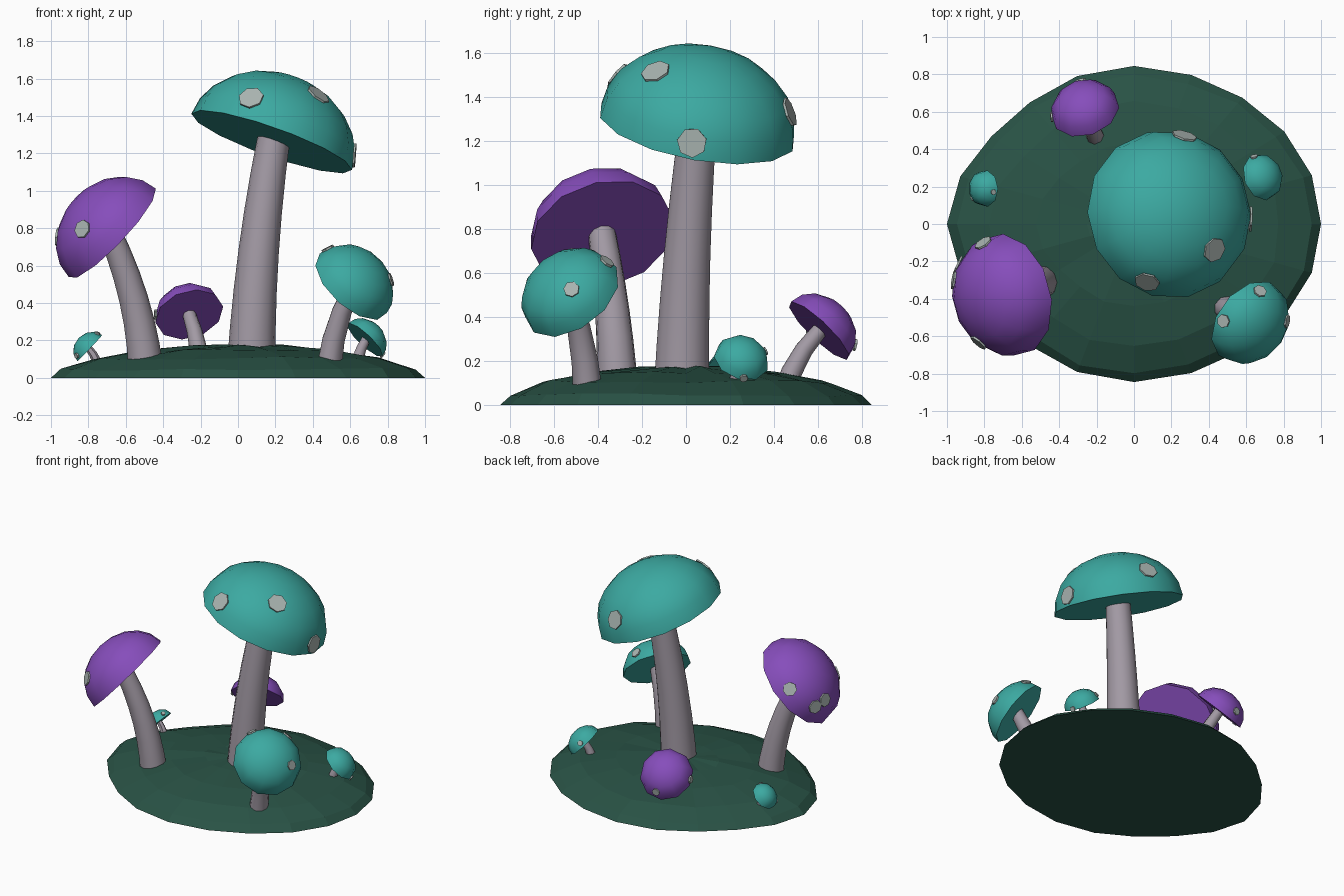
import bpy, bmesh, math, random
from mathutils import Vector

if "Cube" in bpy.data.objects:
    bpy.data.objects.remove(bpy.data.objects["Cube"])

random.seed(4)
UP = Vector((0, 0, 1))


def material(name, rgb):
    m = bpy.data.materials.new(name)
    m.diffuse_color = (*rgb, 1)
    m.use_nodes = True
    m.node_tree.nodes["Principled BSDF"].inputs["Base Color"].default_value = m.diffuse_color
    return m


TEAL = material("teal", (0.045, 0.40, 0.36))
PURPLE = material("purple", (0.24, 0.075, 0.50))
GREEN = material("moss_green", (0.022, 0.085, 0.06))
STEM = material("stem_grey", (0.36, 0.32, 0.37))
SPOT = material("spot_grey", (0.40, 0.46, 0.44))


def loft(name, rings, mat, tip=None, smooth=True):
    """Skin a stack of rings; cap the start, close the end with a tip or a face."""
    bm = bmesh.new()
    rows = [[bm.verts.new(p) for p in r] for r in rings]
    n = len(rows[0])
    for a, b in zip(rows, rows[1:]):
        for i in range(n):
            j = (i + 1) % n
            bm.faces.new((a[i], a[j], b[j], b[i]))
    bm.faces.new(rows[0][::-1])
    if tip is None:
        bm.faces.new(rows[-1])
    else:
        t = bm.verts.new(tip)
        for i in range(n):
            bm.faces.new((rows[-1][i], rows[-1][(i + 1) % n], t))
    bmesh.ops.recalc_face_normals(bm, faces=bm.faces)
    me = bpy.data.meshes.new(name)
    bm.to_mesh(me)
    bm.free()
    me.materials.append(mat)
    ob = bpy.data.objects.new(name, me)
    bpy.context.collection.objects.link(ob)
    if smooth:
        bpy.ops.object.select_all(action='DESELECT')
        bpy.context.view_layer.objects.active = ob
        ob.select_set(True)
        bpy.ops.object.shade_smooth_by_angle(angle=math.radians(52))


def ring(center, axis, radius, sides):
    q = UP.rotation_difference(axis)
    return [center + q @ Vector((radius * math.cos(a), radius * math.sin(a), 0))
            for a in (math.tau * i / sides for i in range(sides))]


def cap(name, c, axis, R, h, mat):
    """Squashed half sphere with a flat underside; larger caps get more faces."""
    sides, rows = round(7 + 16 * R), round(2.6 + 8 * R)
    angles = [math.pi / 2 * k / rows for k in range(rows)]
    loft(name, [ring(c + axis * h * math.sin(t), axis, R * math.cos(t), sides) for t in angles],
         mat, tip=c + axis * h)


def stem(name, base, top, R):
    """Tapered tube that leaves the ground upright and bends toward the cap."""
    d = top - base
    mid = base + Vector((d.x * 0.15, d.y * 0.15, d.z * 0.5))
    rows = 6 if R > 0.3 else 3
    rings = []
    for k in range(rows + 1):
        t = k / rows
        p = base * (1 - t) ** 2 + mid * 2 * t * (1 - t) + top * t * t
        tangent = ((mid - base) * (1 - t) + (top - mid) * t).normalized()
        rings.append(ring(p, tangent, R * (0.285 - 0.095 * t), round(4 + 22 * R)))
    loft(name, rings, STEM)


def spot(name, azimuth, elevation, c, axis, R, h):
    """Thin disc lying on the cap in the given compass direction from its centre."""
    a, e = math.radians(azimuth), math.radians(elevation)
    v = Vector((math.cos(a) * math.cos(e), math.sin(a) * math.cos(e), math.sin(e)))
    up = v.dot(axis)
    side = v - axis * up
    up = max(up, 0.03)
    s = math.sqrt((up / h) ** 2 + (side.length / R) ** 2)
    up, side = up / s, side / s
    n = (axis * up / h ** 2 + side / R ** 2).normalized()
    p = c + axis * up + side
    r = 0.15 * R
    loft(name, [ring(p - n * 0.008, n, r, 7), ring(p + n * 0.003, n, r, 7)], SPOT, smooth=False)


def mushroom(name, mat, center, axis, R, foot, spots):
    c, axis, h = Vector(center), Vector(axis).normalized(), 0.81 * R
    cap(name + "_cap", c, axis, R, h, mat)
    stem(name + "_stem", Vector((*foot, 0.05)), c + axis * 0.1 * R, R)
    for i, (azimuth, elevation) in enumerate(spots):
        spot(f"{name}_spot_{i + 1}", azimuth, elevation, c, axis, R, h)


# Mossy mound: an oval pinched at its left diagonals, in shrinking rings
def oval(s, z):
    j = 0.012 if z else 0
    pts = []
    for i in range(20):
        a = math.tau * i / 20
        r = s * (1 - 0.0175 * (1 - math.cos(4 * a)) * (1 - math.cos(a)))
        r *= 1 + random.uniform(-j, j)
        pts.append(Vector((r * math.cos(a), 0.845 * r * math.sin(a), z + random.uniform(-j, j) * 0.7)))
    return pts


levels = [(1, 0), (0.95, 0.045), (0.78, 0.105), (0.52, 0.145), (0.25, 0.17)]
loft("mound", [oval(s, z) for s, z in levels], GREEN, tip=UP * 0.18, smooth=False)

# Mushrooms: cap centre, cap axis, cap radius, foot, spot directions
mushroom("tall_teal", TEAL, (0.18, 0.05, 1.262), (0.33, 0.17, 0.93), 0.455, (0.07, -0.02),
         [(253, 32), (323, 39), (357, -9), (78, 9)])
mushroom("large_purple", PURPLE, (-0.672, -0.378, 0.775), (-0.71, -0.2, 0.675), 0.333, (-0.495, -0.31),
         [(238, 4), (116, 17), (149, -9), (165, -4)])
mushroom("front_teal", TEAL, (0.607, -0.517, 0.493), (0.6, -0.47, 0.65), 0.242, (0.485, -0.445),
         [(359, 9), (67, 43), (181, 57)])
mushroom("back_purple", PURPLE, (-0.26, 0.604, 0.338), (-0.23, 0.67, 0.7), 0.187, (-0.2, 0.45),
         [(98, -21), (190, 0)])
mushroom("right_teal", TEAL, (0.678, 0.25, 0.203), (0.66, 0.25, 0.7), 0.128, (0.63, 0.22),
         [(7, -40), (108, 20)])
mushroom("left_teal", TEAL, (-0.795, 0.19, 0.157), (-0.72, -0.03, 0.69), 0.099, (-0.745, 0.185),
         [(336, 60), (218, -24)])
